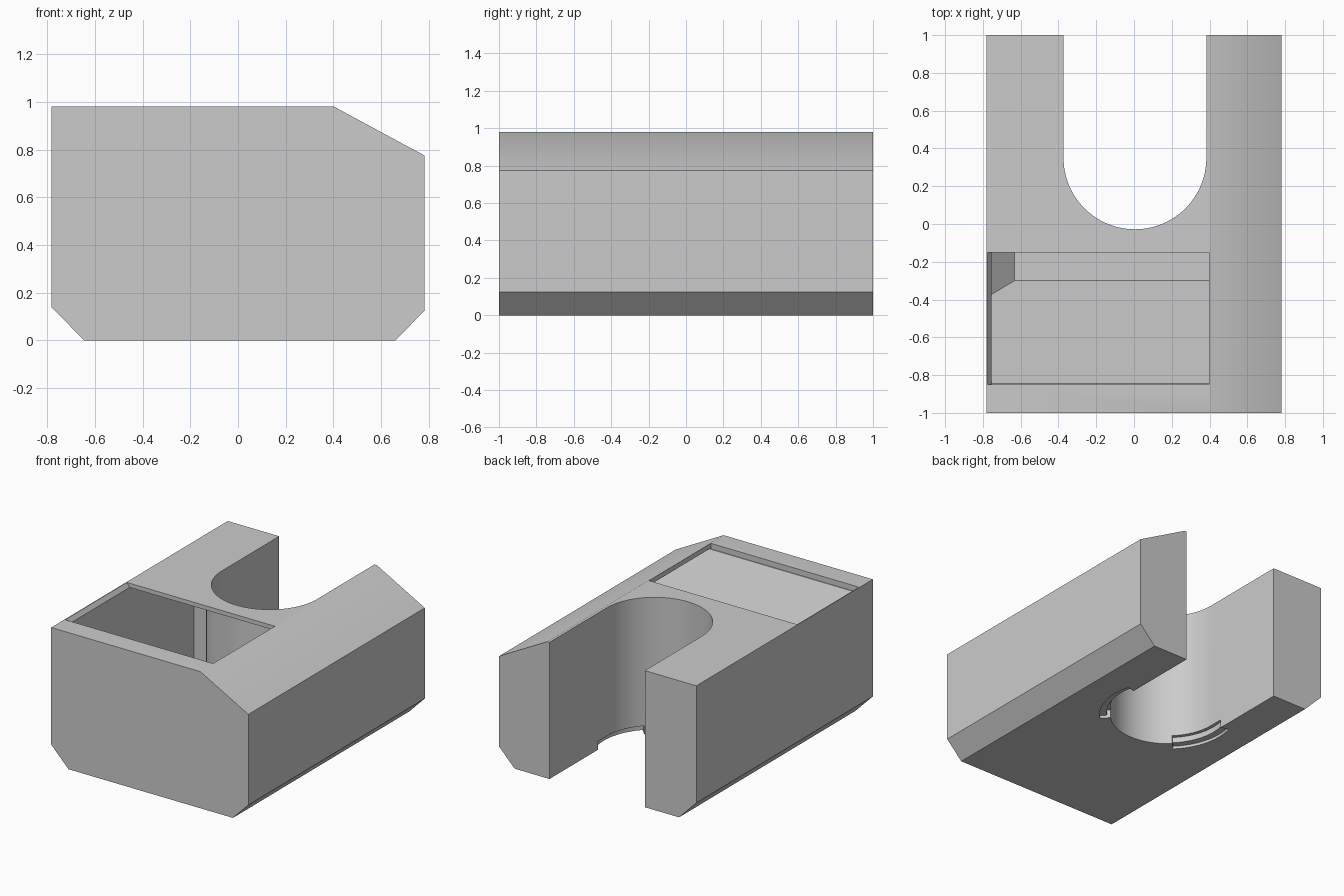
import bpy, bmesh
from math import cos, sin, radians

if "Cube" in bpy.data.objects:
    bpy.data.objects.remove(bpy.data.objects["Cube"])

grey = bpy.data.materials.new("plain_grey")
grey.use_nodes = True
colour = (0.6, 0.6, 0.6, 1)
grey.diffuse_color = colour
grey.node_tree.nodes["Principled BSDF"].inputs["Base Color"].default_value = colour

PLACE = {
    "x": lambda u, v, d: (d, u, v),
    "y": lambda u, v, d: (u, d, v),
    "z": lambda u, v, d: (u, v, d),
}


def prism(name, outline, axis, start, end):
    """Extrude a flat outline along one axis."""
    bm = bmesh.new()
    ring = [bm.verts.new(PLACE[axis](u, v, start)) for u, v in outline]
    face = bm.faces.new(ring)
    top = bmesh.ops.extrude_face_region(bm, geom=[face])["geom"]
    offset = PLACE[axis](0, 0, end - start)
    bmesh.ops.translate(bm, vec=offset, verts=[g for g in top if isinstance(g, bmesh.types.BMVert)])
    bmesh.ops.recalc_face_normals(bm, faces=bm.faces[:])
    mesh = bpy.data.meshes.new(name)
    bm.to_mesh(mesh)
    bm.free()
    mesh.materials.append(grey)
    obj = bpy.data.objects.new(name, mesh)
    bpy.context.collection.objects.link(obj)
    return obj


def combine(target, tool, operation="DIFFERENCE"):
    """Apply a boolean and remove the tool."""
    mod = target.modifiers.new("cut", "BOOLEAN")
    mod.object, mod.operation, mod.solver = tool, operation, "EXACT"
    with bpy.context.temp_override(object=target, active_object=target):
        bpy.ops.object.modifier_apply(modifier=mod.name)
    bpy.data.objects.remove(tool)


CX, CY, R = 0.005, 0.35, 0.378


def arc(radius, start, end, steps):
    angles = [radians(start + (end - start) * i / steps) for i in range(steps + 1)]
    return [(CX + radius * cos(a), CY + radius * sin(a)) for a in angles]


def slot_outline(radius):
    """U shape that opens to the back."""
    return [(CX + radius, 1.2)] + arc(radius, 360, 180, 48) + [(CX - radius, 1.2)]


# Outer body
body = prism("body", [(-0.782, 0.98), (0.402, 0.98), (0.782, 0.775), (0.782, 0.125),
                      (0.66, 0), (-0.645, 0), (-0.782, 0.14)], "y", -1, 1)

# Hollow chamber with a ramp at the front, wrapped around the slot wall
chamber = prism("chamber", [(-0.757, 0.95), (0.39, 0.95), (0.757, 0.755), (0.757, 0.135),
                            (0.645, 0.025), (-0.632, 0.025), (-0.757, 0.15)], "y", -0.95, 0.58)
ramp_side = [(-0.85, 0.95), (-0.85, 1.1), (0.7, 1.1), (0.7, -0.1), (-0.3, -0.1), (-0.3, 0.025)]
combine(chamber, prism("ramp_side", ramp_side, "x", -1, 1), "INTERSECT")
combine(chamber, prism("slot_wall", slot_outline(R + 0.034), "z", -1, 2))
combine(body, chamber)

# Lid opening with a bevelled side
opening = [(-0.776, 1.1), (0.398, 1.1), (0.398, 0.94), (-0.755, 0.94), (-0.755, 0.95), (-0.776, 0.98)]
combine(body, prism("lid_opening", opening, "y", -0.85, -0.15))

# Round-ended slot through the back
combine(body, prism("slot", slot_outline(R), "z", -0.5, 1.5))

# Stepped locking notches under the slot, one on each side
for start in (165, -45):
    for outer, height in ((0.45, 0.02), (0.403, 0.06)):
        outline = arc(outer, start, start + 60, 16) + arc(R - 0.06, start + 60, start, 16)
        combine(body, prism("notch", outline, "z", -0.1, height))

# Smooth slot wall, sharp corners
bpy.ops.object.select_all(action="DESELECT")
body.select_set(True)
bpy.context.view_layer.objects.active = body
bpy.ops.object.shade_smooth_by_angle(angle=radians(30))
